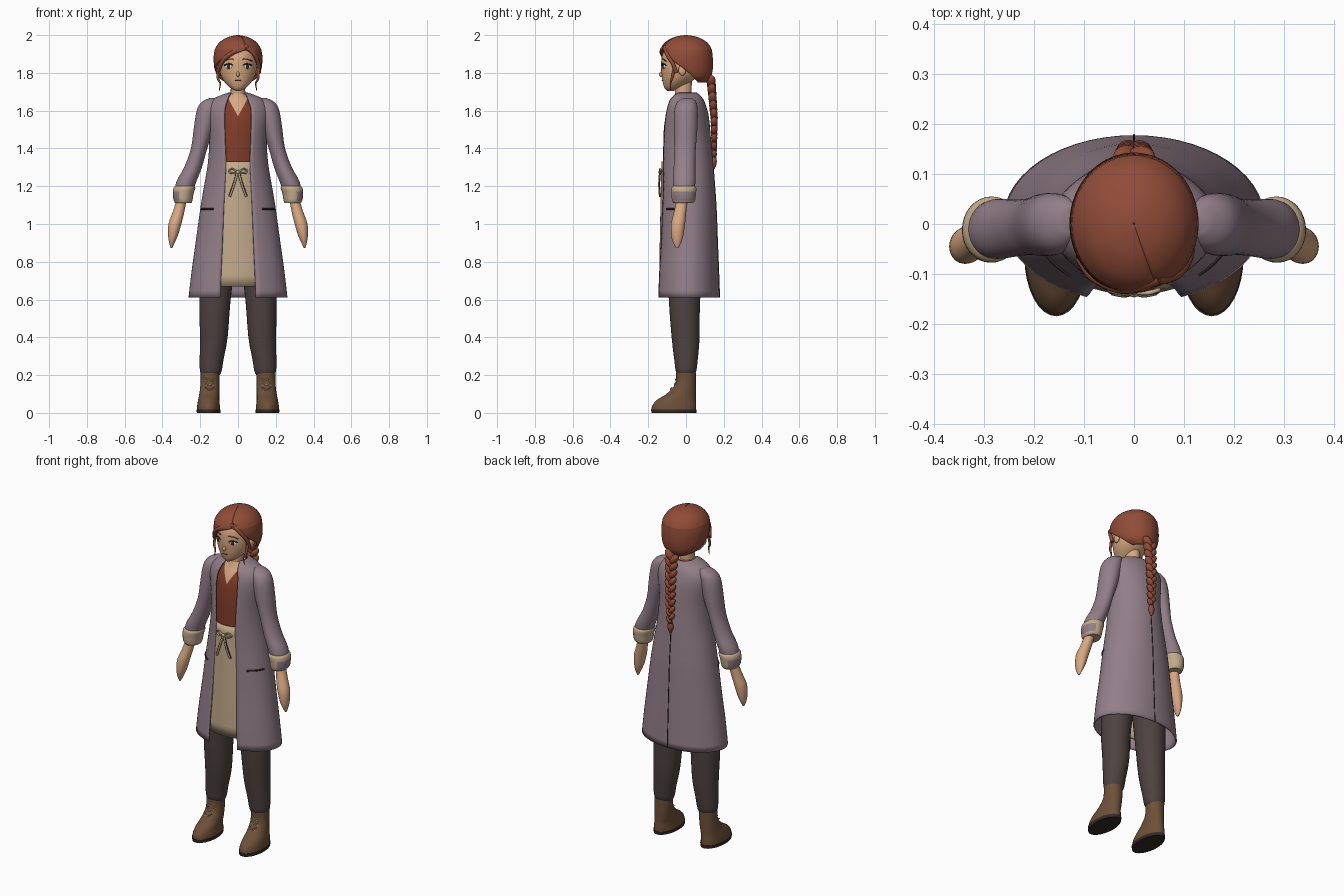
import bpy, bmesh, math
from math import sin, cos, radians, asin, degrees
from mathutils import Matrix, Vector, Euler

cube = bpy.data.objects.get("Cube")
if cube:
    bpy.data.objects.remove(cube, do_unlink=True)


def material(name, hexcode):
    channels = [int(hexcode[i:i + 2], 16) / 255 for i in (0, 2, 4)]
    linear = [c / 12.92 if c < 0.04 else ((c + 0.055) / 1.055) ** 2.4 for c in channels]
    mat = bpy.data.materials.new(name)
    mat.use_nodes = True
    mat.diffuse_color = (*linear, 1)
    mat.node_tree.nodes["Principled BSDF"].inputs["Base Color"].default_value = (*linear, 1)
    return mat


COAT = material("mauve coat", "937f89")
SKIN = material("skin", "d9a883")
HAIR = material("auburn hair", "914c38")
SHIRT = material("rust shirt", "823c28")
LINEN = material("tan linen", "c3ab8c")
TROUSER = material("dark trousers", "4e4241")
LEATHER = material("brown leather", "6e5039")
DARK = material("dark line", "352a2a")
WHITE = material("eye white", "e4dcd2")

meshes = []


def finish(name, data, mats, mirror=False, thick=0):
    for mat in mats:
        data.materials.append(mat)
    obj = bpy.data.objects.new(name, data)
    bpy.context.collection.objects.link(obj)
    if thick:
        solid = obj.modifiers.new("thickness", 'SOLIDIFY')
        solid.thickness, solid.offset = thick, -1
    if mirror:
        obj.modifiers.new("mirror", 'MIRROR').use_mirror_merge = False
    if isinstance(data, bpy.types.Mesh):
        meshes.append(obj)
    return obj


def spline(rows, steps):
    """Smoothly resample rows of numbers through every given row."""
    rows = [Vector(r) for r in rows]
    out = []
    for i in range(len(rows) - 1):
        a, b, c, d = rows[max(i - 1, 0)], rows[i], rows[i + 1], rows[min(i + 2, len(rows) - 1)]
        for k in range(steps):
            t = k / steps
            out.append(b + (c - a) * (t / 2) + (a - b * 2.5 + c * 2 - d / 2) * t * t
                       + (b * 3 - a - c * 3 + d) * (t ** 3 / 2))
    return out + [rows[-1]]


def loft(name, rings, mats, kind="closed", n=32, steps=3, mirror=False, thick=0, rule=None, cuts=()):
    """Rings from low to high: z, cx, cy, rx, ry and, for open shells, half gap and turn in degrees."""
    bm = bmesh.new()
    grid = []
    for z, cx, cy, rx, ry, *gap in spline(rings, steps):
        lo, hi = 0, math.tau
        if kind != "closed":
            g, turn = max(radians(gap[0]), 0.001), radians(gap[1])
            lo, hi = (g + turn, math.tau - g + turn) if kind == "back" else (-g, g)
        count = n if kind == "closed" else n + 1
        angles = [lo + (hi - lo) * j / n for j in range(count)]
        grid.append([bm.verts.new((cx + rx * sin(t), cy - ry * cos(t), z)) for t in angles])
    for low, high in zip(grid, grid[1:]):
        for j in range(n):
            k = (j + 1) % len(low)
            bm.faces.new((low[j], low[k], high[k], high[j]))
    if kind == "closed":
        bm.faces.new(grid[0][::-1])
        bm.faces.new(grid[-1])
    for point, normal in cuts:
        bmesh.ops.bisect_plane(bm, geom=bm.verts[:] + bm.edges[:] + bm.faces[:],
                               plane_co=point, plane_no=normal)
    if rule:
        for f in bm.faces:
            f.material_index = int(rule(f.calc_center_median()))
    data = bpy.data.meshes.new(name)
    bm.to_mesh(data)
    bm.free()
    return finish(name, data, mats, mirror, thick)


def ball(name, loc, size, mat, rot=(0, 0, 0), mirror=False):
    bm = bmesh.new()
    turn = Euler([radians(a) for a in rot]).to_matrix().to_4x4()
    place = Matrix.Translation(loc) @ turn @ Matrix.Diagonal((*size, 1))
    bmesh.ops.create_uvsphere(bm, u_segments=20, v_segments=12, radius=1, matrix=place)
    data = bpy.data.meshes.new(name)
    bm.to_mesh(data)
    bm.free()
    return finish(name, data, [mat], mirror)


def tube(name, points, radius, mat, taper=(1, 1), mirror=False):
    data = bpy.data.curves.new(name, 'CURVE')
    data.dimensions = '3D'
    data.bevel_depth, data.bevel_resolution, data.use_fill_caps = radius, 3, True
    path = spline(points, 5)
    line = data.splines.new('POLY')
    line.points.add(len(path) - 1)
    for i, p in enumerate(path):
        line.points[i].co = (*p, 1)
        line.points[i].radius = taper[0] + (taper[1] - taper[0]) * i / (len(path) - 1)
    line.use_smooth = True
    return finish(name, data, [mat], mirror)


# Boots and soles
loft("boots", [(.015, .156, -.064, .062, .118), (.04, .156, -.062, .06, .116),
               (.07, .155, -.05, .056, .102), (.1, .152, -.026, .053, .078),
               (.15, .149, -.003, .05, .055), (.212, .147, 0, .051, .052)], [LEATHER], mirror=True)
loft("soles", [(0, .156, -.064, .062, .119), (.018, .156, -.064, .064, .121)], [DARK], steps=1, mirror=True)
for i in range(3):
    z, y = .125 + .025 * i, (-.082, -.062, -.056)[i]
    for side in (-1, 1):
        tube("boot_lace", [(.15 - side * .024, y + .008, z - .01), (.15, y, z),
                           (.15 + side * .024, y + .008, z + .01)], .0025, LINEN, mirror=True)

# Trousers
loft("trouser_legs", [(.2, .144, 0, .045, .042), (.22, .144, 0, .057, .054), (.28, .14, 0, .063, .062),
                      (.4, .128, -.002, .073, .074), (.6, .122, -.008, .083, .083),
                      (.85, .1, 0, .092, .1)], [TROUSER], mirror=True)
loft("hips", [(.78, 0, 0, .13, .08), (.9, 0, 0, .17, .11), (1.28, 0, 0, .13, .11)], [TROUSER])

# Shirt with a V neck showing skin
V = 1.57
loft("shirt", [(1.25, 0, 0, .13, .12), (1.45, 0, 0, .13, .12), (1.56, 0, 0, .132, .11),
               (1.62, 0, 0, .12, .09), (1.66, 0, 0, .08, .068), (1.69, 0, -.008, .04, .05)],
     [SHIRT, SKIN], n=40, rule=lambda c: c.y < 0 and c.z > V and abs(c.x) < (c.z - V) * .55,
     cuts=[((0, 0, V), (1, 0, -.55)), ((0, 0, V), (1, 0, .55))])
loft("neck", [(1.63, 0, -.01, .045, .045), (1.68, 0, -.014, .039, .044), (1.76, 0, -.015, .038, .046)], [SKIN])

# Apron with bow
loft("apron", [(.67, 0, 0, .2, .142, 33, 0), (.9, 0, 0, .18, .139, 36, 0), (1.15, 0, 0, .15, .134, 38, 0),
               (1.33, 0, 0, .135, .13, 40, 0)], [LINEN], kind="front", n=20, thick=.006)
ball("bow_knot", (0, -.138, 1.275), (.011, .009, .009), LINEN)
tube("bow_loops", [(.004, -.138, 1.275), (.03, -.138, 1.292), (.05, -.132, 1.28),
                   (.03, -.138, 1.268), (.004, -.138, 1.272)], .0045, LINEN, mirror=True)
tube("bow_tails", [(.003, -.138, 1.27), (.02, -.142, 1.21), (.043, -.138, 1.145)], .0055, LINEN, mirror=True)
tube("bow_tail_shadow", [(.008, -.137, 1.27), (.026, -.14, 1.21), (.049, -.136, 1.147)], .003, DARK, mirror=True)

# Coat: z, cy, rx, ry, half width of the front opening
coat = [(.612, .01, .262, .168, .095), (.75, .01, .246, .163, .09), (.9, .012, .225, .155, .083),
        (1.08, .012, .2, .148, .076), (1.2, .01, .18, .142, .07), (1.32, .005, .16, .138, .065),
        (1.45, 0, .152, .132, .07), (1.56, 0, .165, .122, .072), (1.62, 0, .165, .108, .068),
        (1.66, 0, .135, .092, .055), (1.684, 0, .085, .072, .046), (1.695, 0, .052, .058, .038)]
loft("coat", [(z, 0, cy, rx, ry, degrees(asin(gap / rx)), 0) for z, cy, rx, ry, gap in coat],
     [COAT], kind="back", n=48, thick=.008)
tube("back_seam", [(0, cy + ry, z) for z, cy, rx, ry, gap in coat[:6]], .0025, DARK)
z, cy, rx, ry, gap = coat[3]
tube("pocket_slits", [(rx * sin(radians(a)), cy - ry * cos(radians(a)), z) for a in (40, 52, 64, 75)],
     .005, DARK, mirror=True)

# Sleeves, turned cuffs and hands
loft("sleeves", [(1.14, .294, -.012, .044, .05), (1.22, .275, -.01, .053, .06), (1.3, .238, -.008, .047, .057),
                 (1.4, .206, -.005, .043, .057), (1.5, .183, -.002, .052, .062), (1.6, .163, 0, .056, .062),
                 (1.645, .146, .004, .047, .05), (1.667, .128, .008, .022, .026)], [COAT], mirror=True)
loft("cuffs", [(1.11, .288, -.014, .042, .053), (1.125, .291, -.013, .05, .061), (1.16, .29, -.012, .055, .065),
               (1.19, .284, -.011, .058, .066), (1.202, .281, -.011, .05, .058)], [LINEN, COAT], mirror=True,
     rule=lambda c: c.x > .31 and 1.122 < c.z < 1.175)
loft("hands", [(.873, .352, -.047, .004, .006), (.9, .35, -.047, .014, .021), (.94, .344, -.046, .026, .032),
               (1, .334, -.042, .034, .037), (1.06, .316, -.032, .031, .033),
               (1.13, .298, -.02, .026, .03)], [SKIN], n=20, mirror=True)

# Head and face
loft("head", [(1.705, 0, -.082, .012, .018), (1.72, 0, -.072, .04, .042), (1.75, 0, -.05, .07, .073),
              (1.79, 0, -.03, .092, .099), (1.84, 0, -.02, .101, .112), (1.9, 0, -.01, .1, .114),
              (1.95, 0, 0, .08, .09), (1.98, 0, 0, .03, .03)], [SKIN])
ball("nose", (0, -.13, 1.793), (.009, .013, .014), SKIN, (-15, 0, 0))
ball("ears", (.106, -.02, 1.815), (.011, .02, .029), SKIN, mirror=True)
ball("eye_whites", (.05, -.117, 1.834), (.02, .004, .013), WHITE, (0, 0, 24), True)
ball("irises", (.049, -.12, 1.834), (.0095, .0035, .0125), DARK, (0, 0, 24), True)
tube("lashes", [(.028, -.128, 1.84), (.047, -.122, 1.849), (.073, -.106, 1.84)], .0032, DARK, mirror=True)
tube("eyebrows", [(.025, -.128, 1.872), (.048, -.121, 1.873), (.075, -.105, 1.862)], .0028, HAIR, mirror=True)
tube("mouth", [(-.015, -.124, 1.76), (0, -.127, 1.759), (.015, -.124, 1.76)], .0022, SHIRT)

# Hair cap, parted off centre, with fringe and loose locks
loft("hair", [(1.748, 0, .06, .06, .05, 95, 0), (1.775, 0, .032, .103, .1, 95, 0), (1.82, 0, .01, .124, .132, 82, 0),
              (1.86, 0, .002, .129, .141, 58, 4), (1.89, 0, 0, .129, .141, 36, 12), (1.915, 0, 0, .125, .138, 12, 22),
              (1.928, 0, 0, .121, .135, 0, 22), (1.96, 0, 0, .1, .113, 0, 22), (1.985, 0, 0, .064, .074, 0, 22),
              (1.997, 0, 0, .025, .03, 0, 22), (2, 0, 0, .001, .001, 0, 22)], [HAIR], kind="back", n=48, thick=.014)
tube("fringe_right", [(.05, -.108, 1.94), (-.02, -.128, 1.912), (-.078, -.106, 1.868),
                      (-.106, -.07, 1.81)], .02, HAIR, (.7, .55))
tube("fringe_left", [(.045, -.11, 1.938), (.085, -.1, 1.9), (.108, -.07, 1.85), (.112, -.05, 1.8)],
     .018, HAIR, (.7, .5))
tube("side_locks", [(.108, -.06, 1.83), (.106, -.075, 1.77), (.094, -.082, 1.745), (.1, -.08, 1.705)],
     .009, HAIR, (1, .2), True)

# Braid of overlapping strands
count = 19
for i in range(count):
    t, side = i / (count - 1), (-1) ** i
    size = 1.1 - .42 * t
    ball("braid_strand", (side * .013 * size, .133 + .016 * min(t * 2, 1), 1.755 - .385 * t),
         (.019 * size, .022 * size, .034 * size), HAIR, (0, side * 38, 0))
ball("braid_tie", (0, .149, 1.355), (.012, .012, .009), DARK)
loft("braid_tail", [(1.29, 0, .148, .003, .003), (1.315, 0, .148, .015, .013), (1.335, 0, .148, .017, .015),
                    (1.36, 0, .149, .009, .009)], [HAIR], n=16)

# Smooth shading with crisp edges
bpy.ops.object.select_all(action='DESELECT')
for obj in meshes:
    obj.select_set(True)
bpy.context.view_layer.objects.active = meshes[0]
bpy.ops.object.shade_smooth_by_angle(angle=radians(40))
